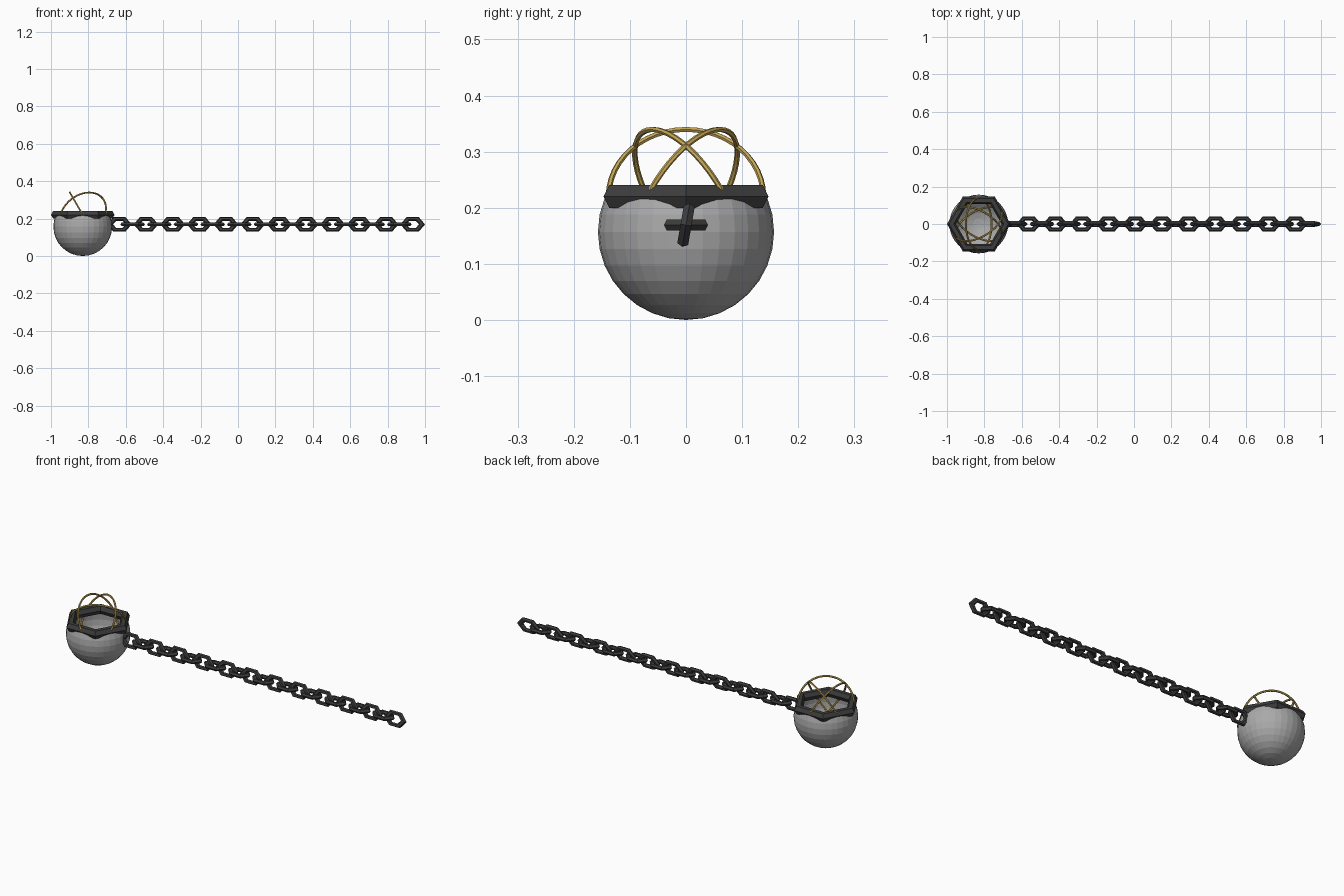
import bpy, bmesh, math

if "Cube" in bpy.data.objects:
    bpy.data.objects.remove(bpy.data.objects["Cube"])

def material(name, rgb):
    m = bpy.data.materials.new(name)
    m.diffuse_color = (*rgb, 1)
    m.use_nodes = True
    m.node_tree.nodes["Principled BSDF"].inputs["Base Color"].default_value = m.diffuse_color
    return m

stone = material("pale grey", (0.40, 0.40, 0.40))
iron = material("dark iron", (0.045, 0.047, 0.045))
gold = material("gold", (0.55, 0.38, 0.09))

CX = -0.83  # bowl centre

def torus(name, mat, loc, rot, major, minor, seg, mseg, sx=1.0):
    bpy.ops.mesh.primitive_torus_add(location=loc, rotation=rot, major_radius=major,
                                     minor_radius=minor, major_segments=seg, minor_segments=mseg)
    ob = bpy.context.object
    ob.name = name
    ob.scale = (sx, 1, 1)
    ob.data.materials.append(mat)
    return ob

# Open round bowl: sphere cut off inside the rim
bm = bmesh.new()
bmesh.ops.create_uvsphere(bm, u_segments=32, v_segments=16, radius=0.157)
bmesh.ops.bisect_plane(bm, geom=bm.verts[:] + bm.edges[:] + bm.faces[:],
                       plane_co=(0, 0, 0.063), plane_no=(0, 0, 1), clear_outer=True)
me = bpy.data.meshes.new("bowl")
bm.to_mesh(me)
bm.free()
me.materials.append(stone)
bowl = bpy.data.objects.new("bowl", me)
bowl.location = (CX, 0, 0.157)
bpy.context.collection.objects.link(bowl)

# Six-sided rim
torus("rim", iron, (CX, 0, 0.22), (0, 0, 0), 0.146, 0.024, 6, 6)

# Three tilted gold hoops
for k in range(3):
    torus(f"hoop_{k + 1}", gold, (CX, 0, 0.22),
          (0, math.radians(60), k * math.tau / 3), 0.138, 0.005, 48, 6)

# Chain: alternating flat and upright six-sided links
for k in range(23):
    tilt = 1.4 if k % 2 == 0 else 0.0
    torus(f"chain_link_{k + 1}", iron, (0.934 - 0.0713 * k, 0, 0.169),
          (tilt, 0, 0), 0.034, 0.0113, 6, 6, 1.457)
